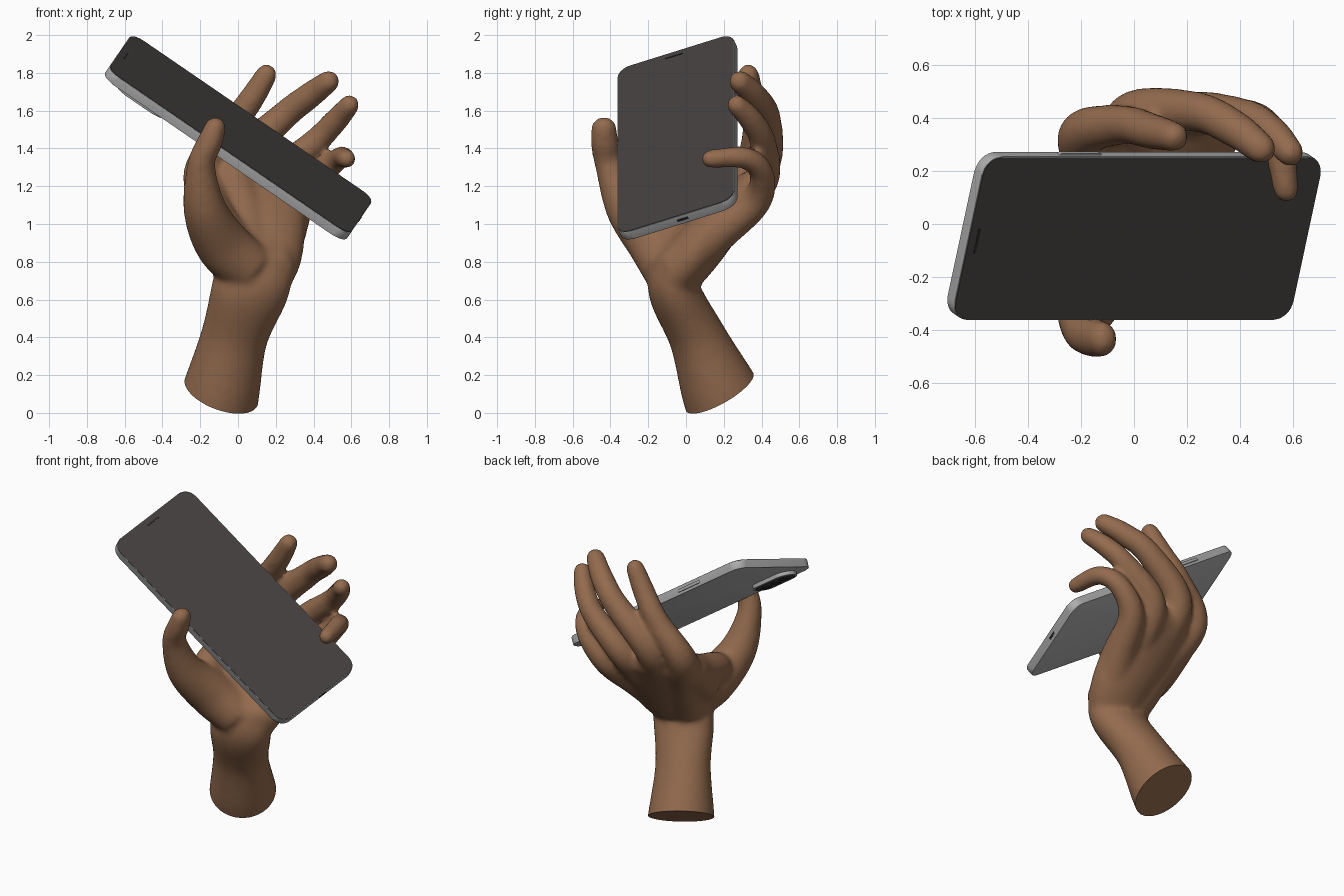
import bpy, bmesh, math
from mathutils import Vector, Matrix

if "Cube" in bpy.data.objects:
    bpy.data.objects.remove(bpy.data.objects["Cube"])


def material(name, rgb):
    m = bpy.data.materials.new(name)
    m.diffuse_color = (*rgb, 1)
    m.use_nodes = True
    m.node_tree.nodes["Principled BSDF"].inputs["Base Color"].default_value = m.diffuse_color
    return m


SKIN = material("skin brown", (0.29, 0.145, 0.075))
METAL = material("metal grey", (0.42, 0.42, 0.42))
GLASS = material("screen charcoal", (0.058, 0.052, 0.050))
BLACK = material("slot black", (0.02, 0.02, 0.02))


def add_object(name, bm, mat):
    mesh = bpy.data.meshes.new(name)
    bmesh.ops.recalc_face_normals(bm, faces=bm.faces[:])
    bm.to_mesh(mesh)
    bm.free()
    mesh.materials.append(mat)
    ob = bpy.data.objects.new(name, mesh)
    bpy.context.collection.objects.link(ob)
    return ob


# ---------- hand: limbs lofted along smooth paths, fused by voxel remesh ----------
def catmull(a, b, c, d, t):
    return 0.5 * (2 * b + (c - a) * t + (2 * a - 5 * b + 4 * c - d) * t * t
                  + (3 * b - a - 3 * c + d) * t ** 3)


def limb(bm, stations, steps=8, sides=24):
    """stations: x, y, z, radius and optional depth radius; rounded far end."""
    pts = [Vector((*s[:4], s[-1])) for s in stations]
    ext = [2 * pts[0] - pts[1]] + pts + [2 * pts[-1] - pts[-2]]
    path = [catmull(*ext[i:i + 4], k / steps)
            for i in range(len(pts) - 1) for k in range(steps)] + [pts[-1]]
    pos = [Vector(p[:3]) for p in path]
    rad = [(p[3], p[4]) for p in path]
    end_dir = (pos[-1] - pos[-2]).normalized()
    tip, (rw, rd) = pos[-1], rad[-1]
    for k in range(1, 6):                       # domed tip
        a = k * math.pi / 2 / 5.3
        pos.append(tip + end_dir * min(rw, rd) * math.sin(a))
        rad.append((rw * math.cos(a), rd * math.cos(a)))
    rings = []
    for i, p in enumerate(pos):
        tan = (pos[min(i + 1, len(pos) - 1)] - pos[max(i - 1, 0)]).normalized()
        u = Vector((1, 0, 0))
        u = (u - tan * u.dot(tan)).normalized()
        v = tan.cross(u)
        rings.append([bm.verts.new(p + u * rad[i][0] * math.cos(q) + v * rad[i][1] * math.sin(q))
                      for q in (2 * math.pi * k / sides for k in range(sides))])
    for r0, r1 in zip(rings, rings[1:]):
        for k in range(sides):
            j = (k + 1) % sides
            bm.faces.new((r0[k], r0[j], r1[j], r1[k]))
    bm.faces.new(rings[0][::-1])
    bm.faces.new(rings[-1])


def finger(bm, i, r, *joints):
    """Palm bone from the wrist to the knuckle, then three tapering segments."""
    joints = [Vector(j) for j in joints]
    base = Vector((.02 + .053 * i, -.055, .755))
    mid = (base + joints[0]) / 2 + Vector((0, .005, .01))
    path = [base, mid] + joints
    limb(bm, [(*p, r * f) for p, f in zip(path, (1.48, 1.28, 1, .79, .72, .61))])


bm = bmesh.new()
# forearm and wrist
limb(bm, [(-.14, .27, -.08, .22), (-.09, .18, .113, .206), (-.02, .06, .40, .178, .152),
          (.06, -.06, .64, .205, .138), (.10, -.05, .78, .20, .13)])
# flat palm filling the gaps between the palm bones
limb(bm, [(.10, -.06, .72, .19, .13), (.13, .05, .85, .215, .135), (.11, .18, 1.01, .25, .125),
          (.08, .34, 1.19, .25, .09)])
# index, middle, ring and little finger
finger(bm, 0, .095, (-.195, .33, 1.27), (-.045, .375, 1.50), (.07, .35, 1.66), (.15, .33, 1.79))
finger(bm, 1, .098, (-.01, .40, 1.31), (.23, .425, 1.56), (.38, .36, 1.68), (.48, .285, 1.755))
finger(bm, 2, .090, (.19, .40, 1.23), (.41, .405, 1.435), (.52, .345, 1.55), (.59, .27, 1.63))
finger(bm, 3, .082, (.33, .37, 1.12), (.455, .40, 1.27), (.54, .31, 1.35), (.575, .13, 1.345))
# thumb
limb(bm, [(.06, -.09, .76, .14), (-.08, -.16, .89, .145), (-.175, -.31, 1.08, .115),
          (-.195, -.405, 1.31, .075, .077), (-.15, -.43, 1.43, .068, .075),
          (-.12, -.435, 1.51, .058, .068)])
# web between thumb and index finger
limb(bm, [(-.02, -.08, .85, .10), (-.15, -.12, 1.02, .095), (-.17, .10, 1.11, .09),
          (-.19, .28, 1.21, .08)])
limb(bm, [(0, -.06, .85, .12), (-.12, .02, .99, .13), (-.17, .19, 1.13, .11)])
hand = add_object("hand", bm, SKIN)
bpy.context.view_layer.objects.active = hand
hand.select_set(True)
fuse = hand.modifiers.new("fuse", 'REMESH')
fuse.mode = 'VOXEL'
fuse.voxel_size = 0.015
soft = hand.modifiers.new("soften", 'SMOOTH')
soft.factor = 0.5
soft.iterations = 14
for m in ("fuse", "soften"):
    bpy.ops.object.modifier_apply(modifier=m)

# clean slanted cut through the forearm
bm = bmesh.new()
bm.from_mesh(hand.data)
cut = bmesh.ops.bisect_plane(bm, geom=bm.verts[:] + bm.edges[:] + bm.faces[:],
                             plane_co=(-.09, .18, .113), plane_no=(.305, -.47, .825), clear_inner=True)
bmesh.ops.contextual_create(bm, geom=[e for e in cut["geom_cut"] if isinstance(e, bmesh.types.BMEdge)])
bm.to_mesh(hand.data)
bm.free()
hand.data.materials.clear()
hand.data.materials.append(SKIN)
bpy.ops.object.shade_smooth_by_angle(angle=math.radians(45))

# ---------- phone: rounded slabs in the phone's own tilted frame ----------
LONG = Vector((.825, 0, -.565)).normalized()
SHORT = Vector((.193, .936, .297))
SHORT = (SHORT - LONG * SHORT.dot(LONG)).normalized()
NORMAL = LONG.cross(SHORT)
FRAME = Matrix.Translation((0, -.045, 1.455)) @ Matrix((LONG, SHORT, NORMAL)).transposed().to_4x4()


def slab(name, centre, size, radius, z0, z1, mat, bevel=0.0):
    bm = bmesh.new()
    n, (cx, cy), (w, h) = 8, centre, size
    ring = []
    for q, (sx, sy) in enumerate(((1, 1), (-1, 1), (-1, -1), (1, -1))):
        for k in range(n + 1):
            a = (q + k / n) * math.pi / 2
            ring.append((cx + sx * (w / 2 - radius) + radius * math.cos(a),
                         cy + sy * (h / 2 - radius) + radius * math.sin(a)))
    low, high = ([bm.verts.new((x, y, z)) for x, y in ring] for z in (z0, z1))
    bm.faces.new(low[::-1])
    bm.faces.new(high)
    for k in range(len(ring)):
        j = (k + 1) % len(ring)
        bm.faces.new((low[k], low[j], high[j], high[k]))
    if bevel:
        rim = [e for e in bm.edges if abs(e.verts[0].co.z - e.verts[1].co.z) < 1e-6]
        bmesh.ops.bevel(bm, geom=rim, offset=bevel, segments=2, profile=0.5, affect='EDGES')
    ob = add_object(name, bm, mat)
    ob.matrix_world = FRAME
    bpy.ops.object.select_all(action='DESELECT')
    ob.select_set(True)
    bpy.context.view_layer.objects.active = ob
    bpy.ops.object.shade_smooth_by_angle(angle=math.radians(35))


T = 0.026
slab("phone_body", (0, 0), (1.552, .660), .075, -T, T, METAL, .004)
slab("screen", (0, 0), (1.546, .654), .072, T - .004, T + .003, GLASS)
slab("earpiece_slot", (-.735, -.01), (.010, .10), .004, T, T + .005, BLACK)
slab("charging_port", (.774, .03), (.008, .06), .003, -.007, .007, BLACK)
slab("volume_button", (-.33, .329), (.19, .016), .007, -.009, .009, METAL)

# camera bump on the back
slab("camera_bump", (-.535, -.215), (.33, .16), .079, -.050, -T + .002, METAL, .004)
slab("camera_glass", (-.535, -.215), (.30, .135), .067, -.054, -.048, GLASS)
for i, x in enumerate((-.62, -.535, -.45)):
    slab("camera_lens_%d" % (i + 1), (x, -.215), (.07, .07), .0349, -.056, -.052, BLACK)
